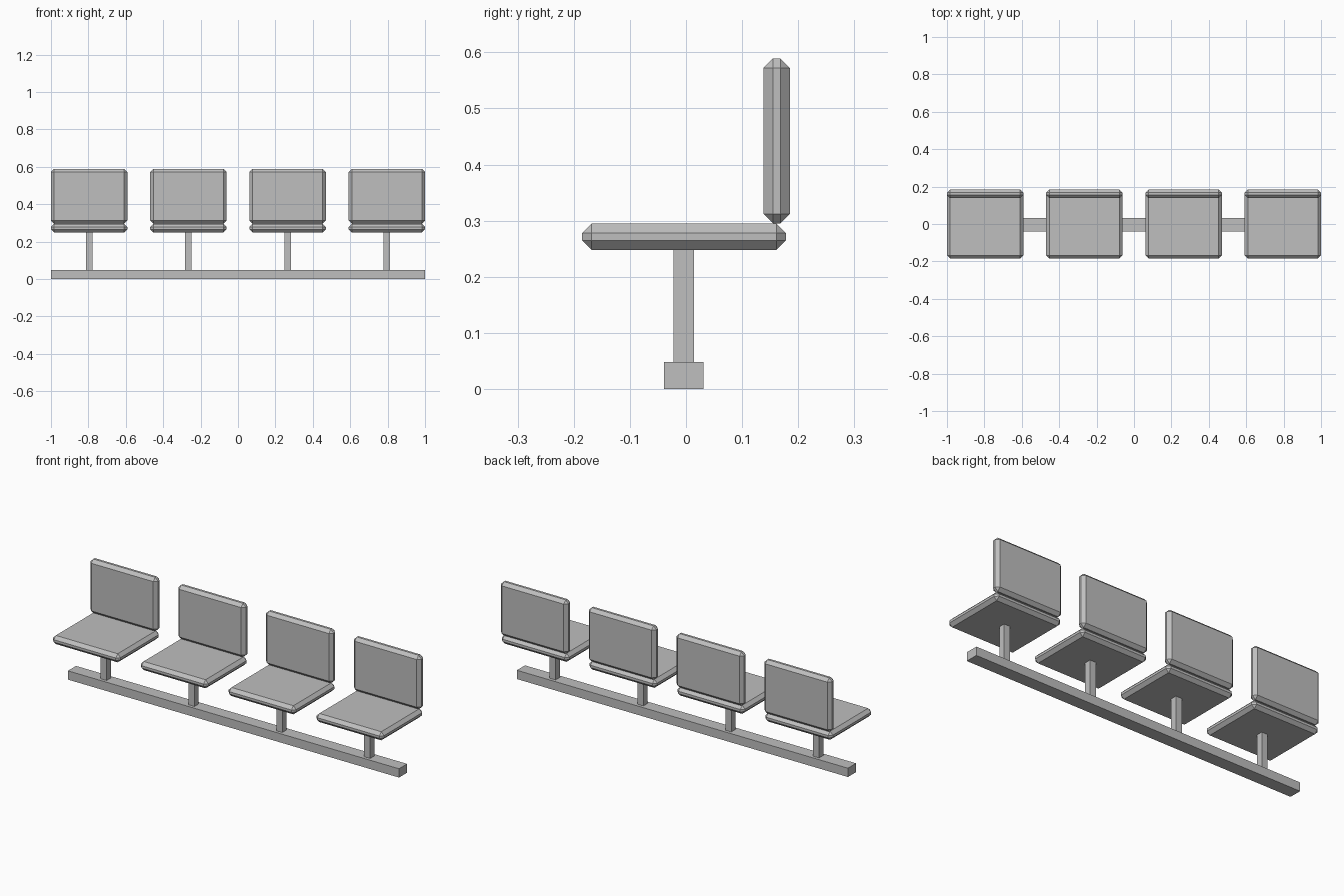
import bpy

if "Cube" in bpy.data.objects:
    bpy.data.objects.remove(bpy.data.objects["Cube"])

grey = bpy.data.materials.new("plain grey")
grey.diffuse_color = (0.52, 0.52, 0.52, 1)
grey.use_nodes = True
grey.node_tree.nodes["Principled BSDF"].inputs["Base Color"].default_value = grey.diffuse_color


def box(name, x, y, z, bevel=0):
    """Box from (min, max) ranges on each axis, with optional chamfered edges."""
    bpy.ops.mesh.primitive_cube_add(size=1, location=[sum(r) / 2 for r in (x, y, z)])
    ob = bpy.context.object
    ob.name = name
    ob.scale = [r[1] - r[0] for r in (x, y, z)]
    bpy.ops.object.transform_apply(location=False, rotation=False, scale=True)
    ob.data.materials.append(grey)
    if bevel:
        mod = ob.modifiers.new("chamfer", 'BEVEL')
        mod.width = bevel
        mod.segments = 1
    return ob


# Long floor beam
box("floor_beam", (-1, 1), (-0.039, 0.031), (0, 0.048))

# Four identical seats on posts
HALF = 0.204
for i in range(4):
    cx = -1 + HALF + i * (2 - 2 * HALF) / 3
    span = (cx - HALF, cx + HALF)
    box(f"post_{i + 1}", (cx - 0.018, cx + 0.018), (-0.022, 0.014), (0.048, 0.25))
    box(f"seat_{i + 1}", span, (-0.185, 0.178), (0.248, 0.295), 0.017)
    box(f"backrest_{i + 1}", span, (0.138, 0.185), (0.295, 0.589), 0.017)
